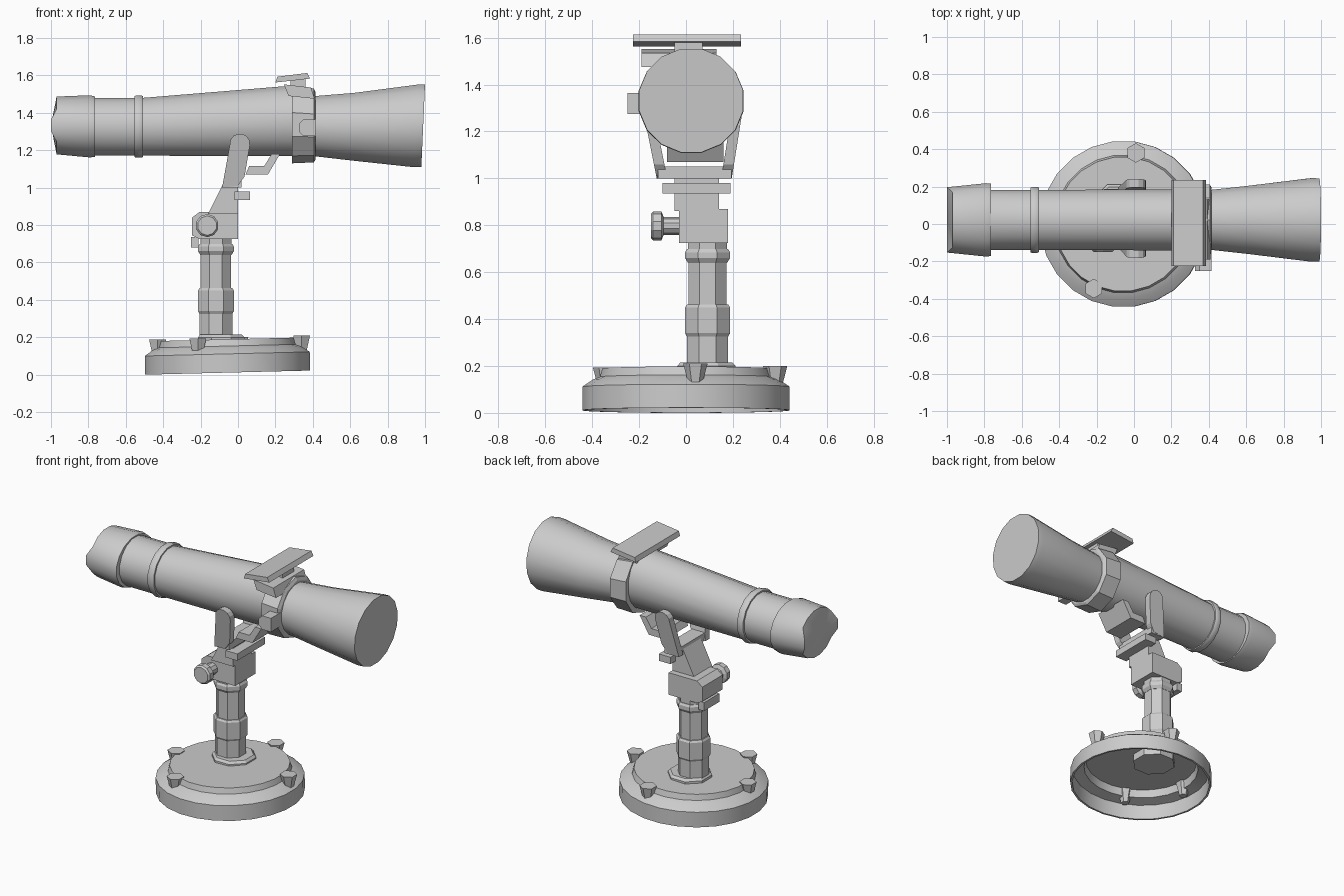
import bpy
import bmesh
from math import cos, sin, pi, radians
from mathutils import Matrix, Vector

cube = bpy.data.objects.get("Cube")
if cube:
    bpy.data.objects.remove(cube, do_unlink=True)

grey = bpy.data.materials.new("light_grey")
grey.use_nodes = True
colour = (0.6, 0.6, 0.6, 1)
grey.diffuse_color = colour
grey.node_tree.nodes["Principled BSDF"].inputs["Base Color"].default_value = colour

AXIS_Y = 0.022


def finish(bm, name, smooth=False):
    bmesh.ops.recalc_face_normals(bm, faces=bm.faces)
    mesh = bpy.data.meshes.new(name)
    bm.to_mesh(mesh)
    bm.free()
    mesh.materials.append(grey)
    obj = bpy.data.objects.new(name, mesh)
    bpy.context.collection.objects.link(obj)
    if smooth:
        bpy.ops.object.select_all(action="DESELECT")
        obj.select_set(True)
        bpy.context.view_layer.objects.active = obj
        bpy.ops.object.shade_smooth_by_angle(angle=radians(32))
    return obj


def bridge(bm, a, b):
    for i in range(len(a)):
        j = (i + 1) % len(a)
        bm.faces.new((a[i], a[j], b[j], b[i]))


def tube(name, sections, sides=16, smooth=True, shape=None):
    """Loft along x; each section is x, bottom z, top z, half width."""
    bm = bmesh.new()
    rings = []
    for x, low, high, wide in sections:
        ring = []
        for i in range(sides):
            a = 2 * pi * (i + 0.5) / sides
            p = Vector((x, AXIS_Y + wide * cos(a),
                        (low + high) / 2 + (high - low) / 2 * sin(a)))
            ring.append(bm.verts.new(shape(p) if shape else p))
        rings.append(ring)
    for a, b in zip(rings, rings[1:]):
        bridge(bm, a, b)
    for ring, section in ((rings[0], sections[0]), (rings[-1], sections[-1])):
        p = Vector((section[0], AXIS_Y, (section[1] + section[2]) / 2))
        centre = bm.verts.new(shape(p) if shape else p)
        for i in range(sides):
            bm.faces.new((ring[i], ring[(i + 1) % sides], centre))
    return finish(bm, name, smooth)


def prism(name, outline, y0, y1, lean=0, pivot=0):
    """Side outline in x, z extruded across y, leaning sideways with height."""
    bm = bmesh.new()
    ends = [[bm.verts.new((x, y + lean * (z - pivot), z)) for x, z in outline]
            for y in (y0, y1)]
    bridge(bm, *ends)
    for end in ends:
        bm.faces.new(end)
    return finish(bm, name)


def box(name, x0, x1, y0, y1, z0, z1):
    return prism(name, [(x0, z0), (x1, z0), (x1, z1), (x0, z1)], y0, y1)


def lathe(name, profile, centre, sides=8, axis="Z", smooth=False, closed=False):
    """Turned part; profile points are radius, height."""
    bm = bmesh.new()
    rings = []
    for r, h in profile:
        ring = []
        for i in range(sides):
            a = 2 * pi * (i + 0.5) / sides
            ring.append(bm.verts.new((r * cos(a), r * sin(a), h)))
        rings.append(ring)
    for a, b in zip(rings, rings[1:]):
        bridge(bm, a, b)
    if closed:
        bridge(bm, rings[-1], rings[0])
    else:
        bm.faces.new(rings[0])
        bm.faces.new(rings[-1])
    if axis == "Y":
        bm.transform(Matrix.Rotation(-pi / 2, 4, "X"))
    bm.transform(Matrix.Translation(centre))
    return finish(bm, name, smooth)


# Hollow dished base, slightly tilted
base = lathe("base", [(0.35, 0.165), (0.36, 0.115), (0.43, 0.1), (0.432, 0), (0.445, 0),
                      (0.445, 0.1), (0.4, 0.13), (0.37, 0.142), (0.36, 0.178)],
             (0, 0, 0), 24, smooth=True)
base.matrix_world = Matrix.Translation((-0.055, 0, 0.011)) @ Matrix.Rotation(-0.025, 4, "Y")

# Tapered pegs around the base rim
for i, (x, y) in enumerate([(0.34, 0.04), (0.01, 0.38), (-0.43, -0.03), (-0.215, -0.345)]):
    lathe("base_peg_%d" % (i + 1), [(0.026, 0.09), (0.034, 0.13), (0.052, 0.2)],
          (x, y, 0.03 * x), 6)

# Column
COLUMN = (-0.118, 0.092, 0)
lathe("column_foot", [(0.135, 0.13), (0.135, 0.2), (0.12, 0.215)], (-0.09, 0.087, 0))
lathe("column_lower", [(0.095, 0.2), (0.095, 0.33)], COLUMN)
lathe("column_sleeve", [(0.095, 0.325), (0.104, 0.34), (0.104, 0.45), (0.095, 0.462)], COLUMN)
lathe("column_upper", [(0.088, 0.45), (0.088, 0.66)], COLUMN)
lathe("column_flange", [(0.09, 0.64), (0.104, 0.66), (0.104, 0.685), (0.095, 0.698)], COLUMN)

# Pivot block, its lip and clamp knob
lathe("pivot_collar", [(0.09, 0.69), (0.09, 0.74)], COLUMN)
box("pivot_lip", -0.25, -0.21, 0.01, 0.17, 0.68, 0.735)
prism("pivot_block", [(-0.205, 0.725), (0, 0.725), (0, 0.87), (-0.205, 0.87),
                      (-0.245, 0.84), (-0.245, 0.745)], -0.03, 0.18)
lathe("clamp_knob", [(0.052, -0.15), (0.062, -0.14), (0.062, -0.105), (0.038, -0.095),
                     (0.038, -0.02)], (-0.165, 0, 0.797), 10, "Y")

# Neck and cross plate
prism("neck", [(-0.16, 0.86), (0.0, 0.86), (0.0, 1.02), (-0.065, 1.05)], -0.05, 0.14)
box("cross_plate", -0.02, 0.065, -0.1, 0.19, 0.935, 0.98)

# Fork with two round-topped arms leaning outward
box("fork_bridge", -0.075, 0.02, -0.12, 0.195, 1.0, 1.05)
arm = [(-0.085, 1.0), (0.0, 1.01), (0.035, 1.06)]
arm += [(0.01 + 0.054 * cos(a), 1.235 + 0.054 * sin(a))
        for a in (radians(-10 + 28 * k) for k in range(8))]
prism("fork_arm_right", arm, -0.125, -0.08, -0.2, 1.0)
prism("fork_arm_left", arm, 0.15, 0.195, 0.16, 1.0)

# Cradle bracket below the barrel
prism("cradle_bracket", [(0.04, 1.07), (0.16, 1.07), (0.225, 1.18), (0.18, 1.18),
                         (0.14, 1.115), (0.06, 1.115)], -0.08, 0.16)


# Optical barrel
def eyepiece_end(p):
    if p.x < -0.98 and not 1.27 < p.z < 1.42:
        p.x = -0.97
    return p


def flare_end(p):
    if p.x > 0.9:
        p.x += 0.02 * (p.z - 1.555) / 0.45
    return p


tube("eyepiece", [(-1, 1.175, 1.49, 0.178), (-0.79, 1.158, 1.497, 0.2),
                  (-0.765, 1.162, 1.49, 0.197)], shape=eyepiece_end)
tube("barrel", [(-0.8, 1.168, 1.482, 0.163), (-0.52, 1.168, 1.482, 0.163),
                (0.3, 1.164, 1.55, 0.167)])
tube("barrel_ring", [(-0.553, 1.16, 1.492, 0.176), (-0.545, 1.157, 1.497, 0.18),
                     (-0.518, 1.157, 1.497, 0.18), (-0.508, 1.16, 1.492, 0.175)])
tube("flared_hood", [(0.38, 1.168, 1.49, 0.16), (0.62, 1.14, 1.51, 0.187),
                     (0.96, 1.105, 1.555, 0.228), (1.0, 1.107, 1.557, 0.226)], shape=flare_end)
tube("collar", [(0.29, 1.13, 1.545, 0.2), (0.405, 1.135, 1.53, 0.2),
                (0.415, 1.15, 1.51, 0.18)], 10, smooth=False)

# Collar lug, side knob and sighting plate
prism("sight_bracket", [(0.27, 1.49), (0.41, 1.475), (0.39, 1.535), (0.245, 1.552)], -0.19, 0.13)
box("sight_post", 0.28, 0.36, -0.05, 0.07, 1.53, 1.59)
prism("sight_plate", [(0.2, 1.562), (0.385, 1.583), (0.37, 1.613), (0.21, 1.593)], -0.225, 0.235)
prism("collar_knob", [(0.325, 1.3), (0.35, 1.275), (0.415, 1.275), (0.415, 1.365),
                      (0.35, 1.365), (0.325, 1.34)], -0.25, -0.15)
